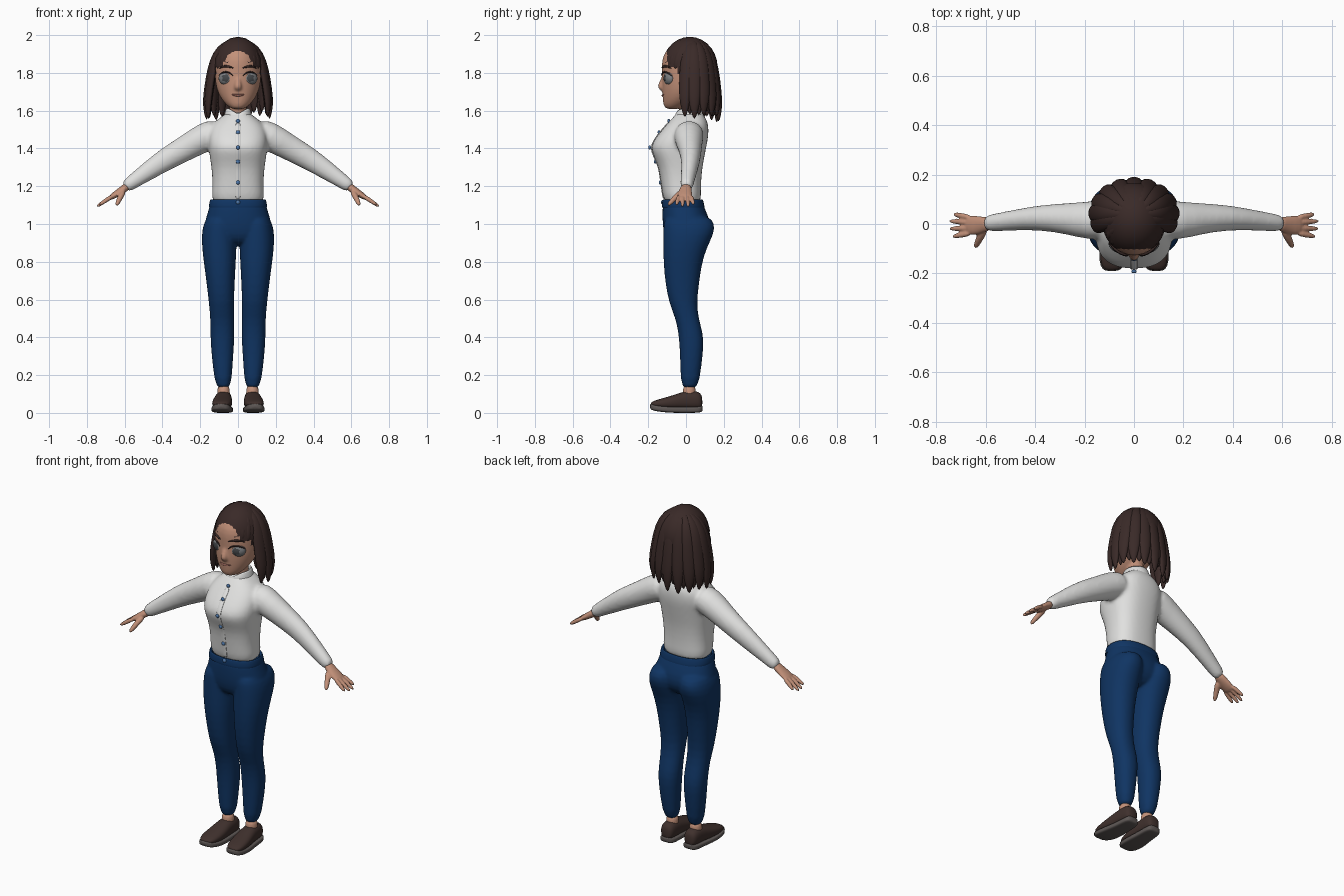
import bpy, bmesh, math, random
from mathutils import Vector, Matrix

if "Cube" in bpy.data.objects:
    bpy.data.objects.remove(bpy.data.objects["Cube"])
random.seed(4)
X, Y, Z = Vector((1, 0, 0)), Vector((0, 1, 0)), Vector((0, 0, 1))


def material(name, r, g, b):
    m = bpy.data.materials.new(name)
    m.use_nodes = True
    m.diffuse_color = (r, g, b, 1)
    node = next(n for n in m.node_tree.nodes if n.type == 'BSDF_PRINCIPLED')
    node.inputs["Base Color"].default_value = (r, g, b, 1)
    node.inputs["Roughness"].default_value = 0.7
    return m


SKIN = material("skin", .54, .28, .19)
HAIR = material("dark brown hair", .042, .023, .021)
SHIRT = material("white cloth", .75, .75, .74)
DENIM = material("blue denim", .005, .035, .125)
SHOE = material("brown leather", .05, .03, .026)
SOLE = material("grey rubber", .11, .095, .09)
BUTTON = material("blue button", .08, .19, .4)
EYE = material("grey eye", .2, .21, .22)
IRIS = material("dark iris", .06, .065, .07)
LIP = material("lip", .34, .14, .11)


def ring(c, u, v, n=2, seg=24):
    def p(t): return math.copysign(abs(t) ** (2 / n), t)
    angles = [math.tau * i / seg for i in range(seg)]
    return [c + u * p(math.cos(a)) + v * p(math.sin(a)) for a in angles]


def level(z, x0, x1, front, back, n=2):
    c = Vector(((x0 + x1) / 2, (front + back) / 2, z))
    return ring(c, X * (x1 - x0) / 2, Y * (back - front) / 2, n)


def stack(table, n=2):
    return [level(z, -w, w, f, b, n) for z, w, f, b in table]


def tube(points, sizes, ref=Z, seg=16):
    pts, rings = [Vector(p) for p in points], []
    for i, p in enumerate(pts):
        t = pts[min(i + 1, len(pts) - 1)] - pts[max(i - 1, 0)]
        u = t.cross(ref).normalized()
        rings.append(ring(p, u * sizes[i][0], u.cross(t).normalized() * sizes[i][1], 2, seg))
    return rings


def flip(shell):
    return [[Vector((-p.x, p.y, p.z)) for p in r] for r in shell]


def finish(name, bm, mat):
    bmesh.ops.recalc_face_normals(bm, faces=bm.faces)
    for f in bm.faces:
        f.smooth = True
    me = bpy.data.meshes.new(name)
    bm.to_mesh(me)
    bm.free()
    me.materials.append(mat)
    ob = bpy.data.objects.new(name, me)
    bpy.context.collection.objects.link(ob)
    return ob


def build(name, shells, mat, voxel=0, caps=True, sub=1):
    bm = bmesh.new()
    for shell in shells:
        rows = [[bm.verts.new(p) for p in r] for r in shell]
        for a, b in zip(rows, rows[1:]):
            for i in range(len(a)):
                j = (i + 1) % len(a)
                bm.faces.new((a[i], a[j], b[j], b[i]))
        if caps:
            bm.faces.new(rows[0])
            bm.faces.new(rows[-1])
    ob = finish(name, bm, mat)
    if sub:
        m = ob.modifiers.new("round", 'SUBSURF')
        m.levels = m.render_levels = sub
    if voxel:
        m = ob.modifiers.new("merge", 'REMESH')
        m.mode, m.voxel_size, m.use_smooth_shade = 'VOXEL', voxel, True
        m = ob.modifiers.new("relax", 'SMOOTH')
        m.iterations = 5
    return ob


def ball(name, loc, size, mat, turn=0):
    # Pole points forward
    bm = bmesh.new()
    bmesh.ops.create_uvsphere(bm, u_segments=20, v_segments=14, radius=1)
    bm.transform(Matrix.Translation(loc) @ Matrix.Rotation(turn, 4, 'Z')
                 @ Matrix.Diagonal((*size, 1)) @ Matrix.Rotation(math.pi / 2, 4, 'X'))
    return finish(name, bm, mat)


def front_y(table, x, z, n=2):
    for a, b in zip(table, table[1:]):
        if a[0] <= z <= b[0]:
            k = (z - a[0]) / (b[0] - a[0])
            w, f, k2 = [a[i] + (b[i] - a[i]) * k for i in (1, 2, 3)]
            return (f + k2) / 2 - (k2 - f) / 2 * (1 - abs(x / w) ** n) ** (1 / n)


# Head, nose and neck merged into one skin
head = [(1.607, .03, -.105, -.04), (1.625, .056, -.119, 0), (1.65, .08, -.123, .04),
        (1.69, .106, -.126, .09), (1.74, .12, -.129, .12), (1.79, .124, -.127, .135),
        (1.84, .124, -.13, .14), (1.89, .115, -.125, .14), (1.94, .085, -.09, .12),
        (1.97, .04, -.03, .06)]
nose = tube([(0, -.115, 1.785), (0, -.13, 1.75), (0, -.14, 1.725), (0, -.118, 1.708)],
            [(.01, .01), (.014, .013), (.021, .016), (.016, .012)], Y)
neck = stack([(1.53, .055, -.035, .075), (1.58, .047, -.03, .065), (1.67, .047, -.04, .07)])
build("head_and_neck", [stack(head), nose, neck], SKIN, .007)

# Face details
for side, s in (("left", 1), ("right", -1)):
    eye = ball(side + "_eye", (s * .063, -.088, 1.772), (.042, .028, .038), EYE, s * .42)
    eye.data.materials.append(IRIS)
    axis = Vector((s * .2, -1, 0)).normalized()
    mid = Vector((s * .063, -.088, 1.772))
    for f in eye.data.polygons:
        f.material_index = int((f.center - mid).normalized().dot(axis) > .8)
    for part, xs, zs, r, out in (
            ("_lashes", (.025, .042, .065, .088, .104), (1.783, 1.801, 1.807, 1.8, 1.782), .005, .006),
            ("_eyebrow", (.022, .05, .075, .102), (1.825, 1.834, 1.838, 1.822), .007, .002)):
        pts = [(s * x, front_y(head, x, z) - out, z) for x, z in zip(xs, zs)]
        sizes = [(r * (.4 if i in (0, len(xs) - 1) else 1),) * 2 for i in range(len(xs))]
        build(side + part, [tube(pts, sizes, Z, 8)], HAIR)
xs = (-.038, -.02, 0, .02, .038)
build("lips", [tube([(x, front_y(head, x, 1.682) + .001, 1.68 + abs(x) * .15) for x in xs],
                    [(.002, .001), (.005, .006), (.006, .007), (.005, .006), (.002, .001)], Z, 8)], LIP)

# Scalp cap trimmed to the hairline
cap = ball("hair_cap", (0, .02, 1.83), (.131, .147, .161), HAIR)
bm = bmesh.new()
bm.from_mesh(cap.data)
low = [f for f in bm.faces if f.calc_center_median().z <
       (1.68 if f.calc_center_median().y > -.03 else 1.865 - .7 * (f.calc_center_median().y + .13))]
bmesh.ops.delete(bm, geom=low, context='FACES')
bm.to_mesh(cap.data)
bm.free()

# Locks swept back from the forehead to the crown
swept = []
for deg in range(124, 237, 14):
    a = math.radians(deg)
    d = Vector((math.sin(a), math.cos(a), 0))
    end = 74 + abs(180 - deg) * .38
    pts = []
    for k in (.08, .3, .55, .8, 1):
        t = math.radians(end * k)
        pts.append((.125 * math.sin(t) * d.x, .045 - .025 * k + .138 * math.sin(t) * d.y,
                    1.83 + .153 * math.cos(t)))
    swept.append(tube(pts, [(.008, .01), (.017, .015), (.022, .017), (.023, .016), (.014, .009)], d + Z * .5, 10))
build("swept_hair", swept, HAIR)

# Hanging locks: outer layer and a filler layer beneath
profile = [(.06, 1.972), (.42, 1.955), (.72, 1.9), (.87, 1.82), (.97, 1.72), (1.03, 1.62), (.99, 1.54)]
widths = [.008, .025, .035, .038, .038, .031, .006]
for name, angles, scale, lift in (("hanging_hair", range(-110, 111, 22), 1, 0),
                                  ("under_hair", range(-99, 100, 22), .93, .02)):
    locks = []
    for deg in angles:
        a = math.radians(deg)
        d = Vector((math.sin(a), math.cos(a), 0))
        drop = random.uniform(-.015, .02)
        pts = [(.167 * r * scale * d.x, .04 + .133 * r * scale * d.y,
                z + (lift + drop + .02 * abs(d.x)) * (i > 4)) for i, (r, z) in enumerate(profile)]
        locks.append(tube(pts, [(w, min(w, .019)) for w in widths], d + Z * .3, 10))
    build(name, locks, HAIR)

# Shirt: torso and sleeves merged
torso = [(1.09, .138, -.112, .08), (1.16, .139, -.125, .08), (1.22, .135, -.133, .08),
         (1.30, .141, -.145, .087), (1.36, .151, -.172, .099), (1.41, .157, -.19, .109),
         (1.46, .159, -.16, .119), (1.51, .15, -.118, .121), (1.55, .115, -.083, .113),
         (1.58, .07, -.055, .09), (1.595, .055, -.042, .078)]
arm = tube([(.09, .02, 1.49), (.17, .012, 1.465), (.27, .022, 1.405), (.38, .026, 1.345),
            (.48, .016, 1.277), (.56, .006, 1.222), (.605, .002, 1.19)],
           [(.08, .078), (.082, .08), (.064, .069), (.052, .062), (.043, .05), (.037, .039), (.034, .034)])
build("shirt", [stack(torso, 2.5), arm, flip(arm)], SHIRT, .01)

# Collar dips at the throat
collar = stack([(1.56, .078, -.068, .1), (1.615, .064, -.056, .086),
                (1.615, .057, -.049, .079), (1.56, .06, -.05, .08)])
for r in collar:
    for p in r:
        if p.y < 0:
            p.z -= .03 * max(0, 1 - abs(p.x) / .05)
build("collar", [collar], SHIRT, caps=False)

# Placket and buttons
zs = [1.13 + .034 * i for i in range(13)]
build("placket", [tube([(0, front_y(torso, 0, z, 2.5) + .001, z) for z in zs],
                       [(.015, .004)] * len(zs), Y, 8)], SHIRT)
for i, z in enumerate((1.115, 1.22, 1.33, 1.405, 1.485, 1.545)):
    y = front_y(torso, 0, z, 2.5) - (.004 if i else .009)
    ball("button_%d" % (i + 1), (0, y, z), (.011, .007, .011), BUTTON)

# Trousers: hips and legs merged
hips = [(1.13, .144, -.12, .084), (1.09, .152, -.125, .096), (1.03, .172, -.126, .125),
        (.97, .185, -.122, .13), (.92, .17, -.108, .105), (.885, .1, -.07, .06)]
leg = [level(*row, 2.2) for row in (
    (1.05, .025, .16, -.11, .125), (1.0, .012, .183, -.12, .153), (.95, .006, .193, -.121, .15),
    (.87, .008, .191, -.121, .108), (.78, .012, .179, -.119, .082), (.68, .018, .166, -.109, .069),
    (.58, .021, .154, -.09, .057), (.5, .021, .147, -.055, .067), (.42, .019, .146, -.04, .091),
    (.35, .021, .144, -.034, .094), (.25, .029, .134, -.03, .082), (.115, .036, .117, -.028, .065))]
build("trousers", [stack(hips, 2.3), leg, flip(leg)], DENIM, .008)
build("waistband", [stack([(1.088, .154, -.128, .099), (1.095, .156, -.13, .099), (1.128, .15, -.126, .091),
                           (1.132, .146, -.122, .087), (1.12, .135, -.11, .075)], 2.4)], DENIM, caps=False)

# Hands, ankles and shoes
palm = tube([(.58, .002, 1.205), (.615, -.003, 1.178), (.65, -.006, 1.155), (.685, -.006, 1.133)],
            [(.028, .024), (.034, .02), (.041, .018), (.038, .013)])
hand = [palm]
for y0, y1, reach in ((.026, .041, .733), (.005, .012, .752), (-.017, -.019, .752), (-.037, -.052, .738)):
    hand.append(tube([(.66, y0, 1.15), (.7, (y0 + y1) / 2, 1.125), (reach, y1, 1.118 - (reach - .71) * .7)],
                     [(.012, .013), (.0115, .012), (.009, .009)]))
hand.append(tube([(.605, -.018, 1.175), (.622, -.052, 1.145), (.635, -.078, 1.117), (.643, -.097, 1.098)],
                 [(.018, .016), (.016, .015), (.013, .013), (.009, .009)]))
ankle = [level(z, .043, .11, -.017, .052) for z in (.06, .1, .15)]
# Rows: y, centre x, half width, top, sole lift
foot = [(-.188, .09, .022, .052, .02), (-.172, .089, .044, .064, .012), (-.12, .085, .054, .079, .003),
        (-.06, .081, .052, .096, 0), (-.01, .078, .045, .115, 0), (.05, .076, .043, .118, 0),
        (.076, .076, .037, .106, .003), (.087, .076, .022, .085, .008)]
upper = [ring(Vector((cx, y, (top + .018 + up) / 2)), X * w, Z * (top - .018 - up) / 2, 2.4)
         for y, cx, w, top, up in foot]
sole = [ring(Vector((cx, y * 1.02, .016 + up)), X * (w + .004), Z * .016, 4)
        for y, cx, w, top, up in foot]
for side, fix in (("left", lambda s: s), ("right", flip)):
    build(side + "_hand", [fix(s) for s in hand], SKIN, .0045)
    build(side + "_ankle", [fix(ankle)], SKIN)
    build(side + "_shoe", [fix(upper)], SHOE)
    build(side + "_sole", [fix(sole)], SOLE)
